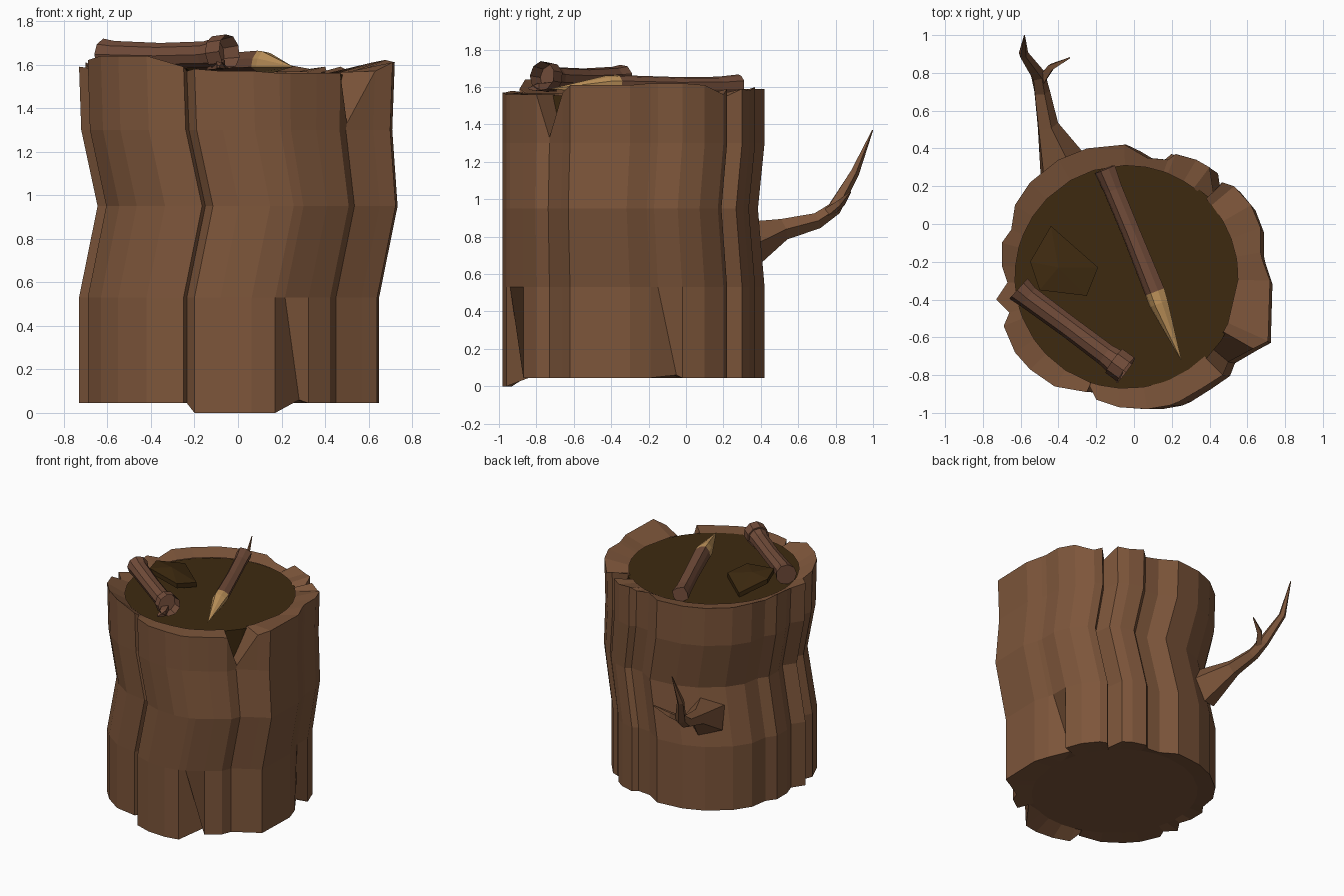
import bpy, bmesh, math
from mathutils import Vector

if "Cube" in bpy.data.objects:
    bpy.data.objects.remove(bpy.data.objects["Cube"], do_unlink=True)


def material(name, rgb):
    m = bpy.data.materials.new(name)
    m.use_nodes = True
    m.diffuse_color = (*rgb, 1)
    m.node_tree.nodes["Principled BSDF"].inputs["Base Color"].default_value = (*rgb, 1)
    return m


BARK = material("bark brown", (.205, .092, .043))
CORE = material("dark heartwood", (.048, .023, .005))
STICK = material("reddish stick", (.168, .073, .042))
TAN = material("fresh cut wood", (.55, .31, .11))


def finish(bm, name, *mats):
    bmesh.ops.recalc_face_normals(bm, faces=bm.faces)
    mesh = bpy.data.meshes.new(name)
    bm.to_mesh(mesh)
    bm.free()
    ob = bpy.data.objects.new(name, mesh)
    for m in mats:
        mesh.materials.append(m)
    bpy.context.collection.objects.link(ob)
    return ob


def bridge(bm, a, b):
    n = len(a)
    return [bm.faces.new((a[i], a[(i + 1) % n], b[(i + 1) % n], b[i])) for i in range(n)]


CENTRE = Vector((-.04, -.28))
CAP = 1.555
# height, sideways shift, depth shift, width of the left half
LEVELS = [(0, 0, 0, .9), (.53, 0, 0, .9), (.95, .085, -.035, .9), (1.3, .01, 0, .97), (CAP, 0, 0, 1)]


def bend(p, level):
    z, dx, dy, sx = level
    x = p[0] * sx if p[0] > 0 else p[0]
    return x + dx, p[1] + dy * (p[1] + 1) / 1.4


# Bark outline seen from above: x, y, rim height, "w" marks a split at the foot
OUTLINE = [
    (.72, -.3, 1.61), (.68, -.19, 1.62), (.67, -.15, 1.62, "w"), (.67, -.02, 1.62),
    (.62, .1, 1.61), (.53, .2, 1.56), (.47, .22, 1.59), (.42, .17, 1.53), (.4, .3, 1.59),
    (.33, .34, 1.58), (.22, .37, 1.6), (.18, .34, 1.57), (.07, .35, 1.59), (-.05, .42, 1.59),
    (-.25, .4, 1.59), (-.4, .34, 1.59), (-.55, .22, 1.59), (-.63, .1, 1.6), (-.65, -.03, 1.58),
    (-.7, -.1, 1.61), (-.7, -.22, 1.6), (-.67, -.31, 1.57), (-.73, -.4, 1.59), (-.66, -.47, 1.58),
    (-.69, -.54, 1.62), (-.63, -.68, 1.64), (-.55, -.77, 1.64), (-.42, -.86, 1.64),
    (-.25, -.89, 1.59), (-.235, -.86, 1.57), (-.2, -.93, 1.58), (-.08, -.97, 1.57),
    (.07, -.98, 1.57), (.19, -.96, 1.56), (.24, -.94, 1.56, "w"), (.36, -.87, 1.56),
    (.47, -.8, 1.56), (.5, -.73, 1.33), (.63, -.66, 1.57), (.71, -.62, 1.61)]

# Bark shell: bent wall, torn rim and underside
bm = bmesh.new()
rings = []
for k, level in enumerate(LEVELS):
    ring = []
    for i, p in enumerate(OUTLINE):
        x, y = bend(p, level)
        z = level[0]
        if k == 0:
            z = 0 if p[1] < -.92 and p[0] < .2 else .045
            if len(p) > 3:
                nxt = Vector(OUTLINE[i + 1][:2])
                x, y = bend(CENTRE + (nxt - CENTRE) * .88, level)
                z = .06
        elif k == 3:
            z = min(z, p[2] - .02)
        elif k == 4:
            z = p[2]
        ring.append(bm.verts.new((x, y, z)))
    rings.append(ring)


def inner_ring(level, height):
    ring = []
    for p in OUTLINE:
        q = CENTRE + (Vector(p[:2]) - CENTRE).normalized() * .59
        ring.append(bm.verts.new((*bend(q, level), height(p))))
    return ring


rings.append(inner_ring(LEVELS[4], lambda p: min(p[2], CAP + .01)))
rings.insert(0, inner_ring(LEVELS[0], lambda p: .06))
for a, b in zip(rings, rings[1:]):
    bridge(bm, a, b)
bm.faces.new(rings[0])
finish(bm, "bark_shell", BARK)

# Heartwood core with the flat cut top
bm = bmesh.new()
rings = []
for level in LEVELS:
    ring = []
    for i in range(32):
        a = math.tau * i / 32
        q = CENTRE + Vector((math.cos(a), math.sin(a))) * .605
        ring.append(bm.verts.new((*bend(q, level), max(level[0], .07))))
    rings.append(ring)
for a, b in zip(rings, rings[1:]):
    bridge(bm, a, b)
bm.faces.new(rings[-1])
finish(bm, "heartwood_core", CORE)


def tube(name, path, sides, mats, rule=None, ridge=0, hollow=False):
    """Loft rings along a path of (x, y, z, radius)."""
    bm = bmesh.new()
    pts = [Vector(p[:3]) for p in path]
    rings = []
    for k, p in enumerate(path):
        d = pts[min(k + 1, len(pts) - 1)] - pts[max(k - 1, 0)]
        q = d.to_track_quat('Z', 'Y')
        ring = []
        for i in range(sides):
            a = math.tau * (i + .5) / sides
            r = p[3] * (1 - ridge * (i % 2))
            ring.append(bm.verts.new(pts[k] + q @ Vector((math.cos(a) * r, math.sin(a) * r, 0))))
        rings.append(ring)
    for k, (a, b) in enumerate(zip(rings, rings[1:])):
        for f in bridge(bm, a, b):
            f.material_index = rule(k) if rule else 0
    bm.faces.new(rings[0])
    end = bm.faces.new(rings[-1])
    if hollow:
        bmesh.ops.inset_region(bm, faces=[end], thickness=.015)
        back = (pts[-2] - pts[-1]).normalized() * .08
        bmesh.ops.translate(bm, verts=end.verts[:], vec=back)
    return finish(bm, name, *mats)


# Forked side branch on the back
tube("side_branch", [(-.37, .28, .74, .15), (-.46, .52, .84, .06), (-.49, .7, .885, .045),
                     (-.51, .79, .95, .04), (-.585, .9, 1.14, .026), (-.58, .998, 1.37, .003)],
     5, [BARK])
tube("side_twig", [(-.5, .75, .92, .032), (-.44, .83, .98, .022), (-.34, .88, 1.04, .004)], 4, [BARK])

# Sharpened stick lying on the top
tube("sharpened_stick", [(-.155, .29, 1.61, .062), (-.11, .18, 1.605, .054), (-.01, -.06, 1.605, .053),
                         (.11, -.36, 1.61, .058), (.13, -.42, 1.61, .055), (.25, -.72, 1.59, .002)],
     8, [STICK, TAN], rule=lambda k: int(k > 2), ridge=.15)

# Hollow broken stick
tube("hollow_stick", [(-.61, -.34, 1.645, .075), (-.56, -.385, 1.645, .064), (-.35, -.54, 1.64, .06),
                      (-.15, -.69, 1.645, .062), (-.04, -.77, 1.66, .08)],
     9, [STICK], hollow=True)

# Splinter stub on the hollow stick's flared end
tube("stick_splinter", [(-.12, -.7, 1.6, .035), (-.08, -.79, 1.6, .03), (-.09, -.84, 1.59, .008)], 4, [STICK])

# Loose tilted wood chip
bm = bmesh.new()
chip = [(-.44, -.01, 1.585), (-.19, -.23, 1.59), (-.25, -.38, 1.62), (-.5, -.35, 1.66), (-.55, -.2, 1.65)]
upper = [bm.verts.new(p) for p in chip]
lower = [bm.verts.new((x, y, z - .035)) for x, y, z in chip]
peak = bm.verts.new((-.4, -.23, 1.65))
bridge(bm, lower, upper)
bm.faces.new(lower)
for i in range(len(upper)):
    bm.faces.new((upper[i], upper[(i + 1) % len(upper)], peak))
finish(bm, "wood_chip", CORE)
